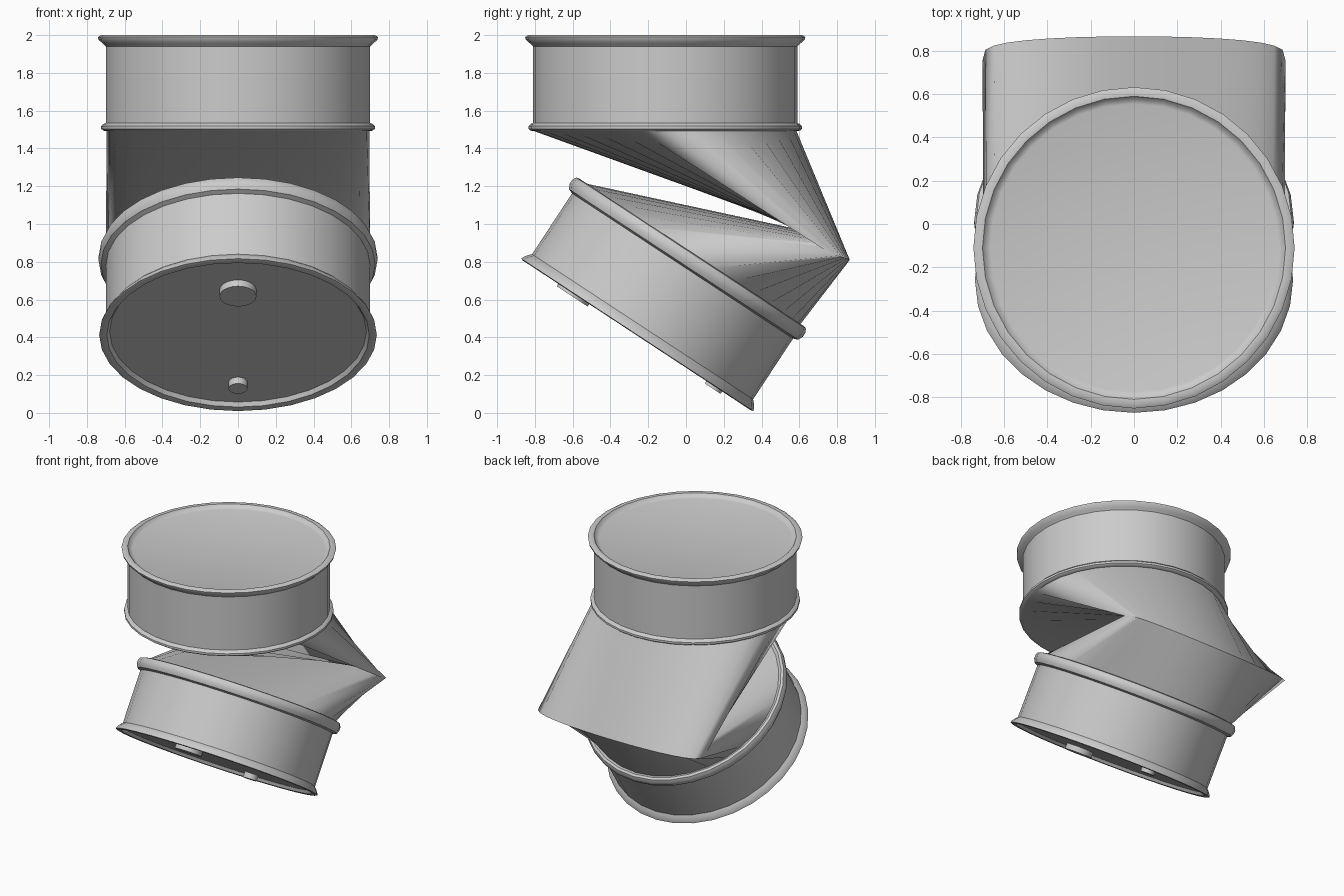
import bpy, bmesh, math
from mathutils import Vector, Matrix

if "Cube" in bpy.data.objects:
    bpy.data.objects.remove(bpy.data.objects["Cube"])

N = 32
TILT = Matrix.Translation((0, -0.26, 0.41)) @ Matrix.Rotation(math.radians(-33.3), 4, 'X')


def circle(r, z, mat):
    """Ring of points, angle measured from the back (+y)."""
    return [mat @ Vector((r * math.sin(a), r * math.cos(a), z))
            for a in (2 * math.pi * i / N for i in range(N))]


def finish(bm, name, angle=40):
    bmesh.ops.recalc_face_normals(bm, faces=bm.faces)
    me = bpy.data.meshes.new(name)
    bm.to_mesh(me)
    bm.free()
    ob = bpy.data.objects.new(name, me)
    bpy.context.collection.objects.link(ob)
    bpy.ops.object.select_all(action='DESELECT')
    ob.select_set(True)
    bpy.context.view_layer.objects.active = ob
    bpy.ops.object.shade_smooth_by_angle(angle=math.radians(angle))
    return ob


# upright upper half: lid, flared rim, wall, rolled hoop
UP = Matrix.Translation((0, -0.11, 0))
upper = [(0.665, 1.972), (0.685, 1.978), (0.70, 1.998), (0.725, 2.0), (0.742, 1.99),
         (0.738, 1.975), (0.715, 1.955), (0.70, 1.94), (0.70, 1.535), (0.712, 1.53),
         (0.724, 1.518), (0.724, 1.503), (0.712, 1.494), (0.695, 1.492)]
# tilted lower half, measured along its own axis
lower = [(0.69, 0.515), (0.71, 0.527), (0.728, 0.522), (0.738, 0.50), (0.738, 0.475),
         (0.726, 0.45), (0.70, 0.44), (0.70, 0.055), (0.715, 0.04), (0.73, 0.018),
         (0.735, 0.004), (0.72, 0.0), (0.695, 0.003), (0.68, 0.025)]

# flattened fold between the halves: back edge bulges out, front is pushed inside
fold = []
for i in range(N):
    a = 2 * math.pi * i / N
    c = math.cos(a)
    if c >= 0:
        y, z = 0.755 + 0.112 * math.sqrt(c), 0.85 - 0.04 * math.sqrt(c)
    else:
        y, z = 0.755 + 0.06 * c, 0.86 - 0.09 * c
    fold.append(Vector((0.70 * math.sin(a), y, z)))

rings = [circle(r, z, UP) for r, z in upper] + [fold] + [circle(r, z, TILT) for r, z in lower]
bm = bmesh.new()
rows = [[bm.verts.new(p) for p in ring] for ring in rings]
for a, b in zip(rows, rows[1:]):
    for i in range(N):
        j = (i + 1) % N
        bm.faces.new((a[i], a[j], b[j], b[i]))
bm.faces.new(rows[0])
bm.faces.new(rows[-1])
finish(bm, "crushed_drum")

# plugs on the bottom lid
for name, r, y in (("large_plug", 0.098, -0.40), ("small_plug", 0.05, 0.49)):
    bm = bmesh.new()
    bmesh.ops.create_cone(bm, cap_ends=True, segments=20, radius1=r, radius2=r, depth=0.05,
                          matrix=TILT @ Matrix.Translation((0, y, 0.01)))
    finish(bm, name)
